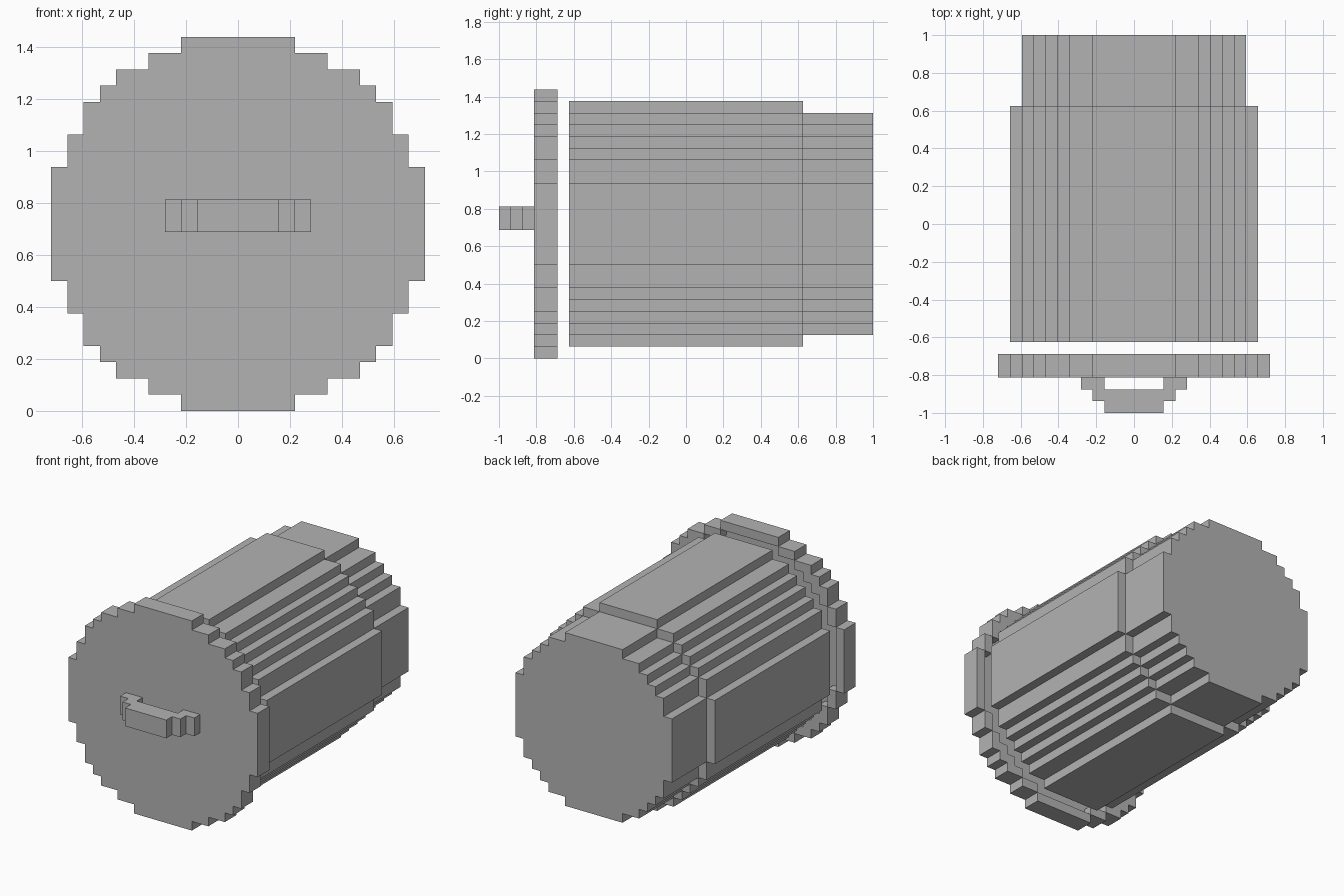
import bpy, bmesh, math
from mathutils import Vector

if "Cube" in bpy.data.objects:
    bpy.data.objects.remove(bpy.data.objects["Cube"])

U = 1 / 16                    # size of one block
CENTRE_Z = 11.5               # drum axis height, in blocks

grey = bpy.data.materials.new("plain_grey")
grey.use_nodes = True
grey.diffuse_color = (0.45, 0.45, 0.45, 1)
grey.node_tree.nodes["Principled BSDF"].inputs["Base Color"].default_value = grey.diffuse_color


def prism(name, points, depth):
    """Extrude a closed outline of 3D points (in blocks) along depth."""
    bm = bmesh.new()
    face = bm.faces.new([bm.verts.new(Vector(p) * U) for p in points])
    ext = bmesh.ops.extrude_face_region(bm, geom=[face], use_keep_orig=True)
    moved = [g for g in ext["geom"] if isinstance(g, bmesh.types.BMVert)]
    bmesh.ops.translate(bm, verts=moved, vec=Vector(depth) * U)
    bmesh.ops.recalc_face_normals(bm, faces=bm.faces)
    mesh = bpy.data.meshes.new(name)
    bm.to_mesh(mesh)
    bm.free()
    mesh.materials.append(grey)
    obj = bpy.data.objects.new(name, mesh)
    bpy.context.collection.objects.link(obj)
    return obj


def stepped_circle(diameter):
    """Outline of a circle made of whole blocks, as (x, z) corners."""
    r = diameter / 2
    n = diameter // 2
    widths = [math.floor(math.sqrt(r * r - i * i)) + 0.5 for i in range(n + 1)]
    quarter = [(widths[0], 0)]
    for i in range(n):
        if widths[i] != widths[i + 1]:
            quarter += [(widths[i], i + 0.5), (widths[i + 1], i + 0.5)]
    quarter = quarter[1:] + [(widths[n], r)]
    upper = quarter + [(-x, z) for x, z in reversed(quarter)]
    return upper + [(-x, -z) for x, z in upper]


def drum(name, diameter, y0, y1):
    points = [(x, y0, z + CENTRE_Z) for x, z in stepped_circle(diameter)]
    return prism(name, points, (0, y1 - y0, 0))


# Barrel: wide main section and narrower rear section
drum("main_body", 21, -10, 10)
drum("rear_body", 19, 10, 16)

# Lid with a shallow recess in its back, leaving a rim
lid = drum("lid", 23, -13, -11)
cutter = drum("lid_recess_cutter", 21, -12, -10)
cutter.hide_render = True
cut = lid.modifiers.new("recess", "BOOLEAN")
cut.operation = "DIFFERENCE"
cut.solver = "EXACT"
cut.object = cutter
with bpy.context.temp_override(object=lid, active_object=lid):
    bpy.ops.object.modifier_apply(modifier=cut.name)
bpy.data.objects.remove(cutter)

# Stepped handle on the lid
half = [(2.5, -13), (4.5, -13), (4.5, -14), (3.5, -14),
        (3.5, -15), (2.5, -15), (2.5, -16)]
outline = half + [(-x, y) for x, y in reversed(half)] + [(-2.5, -14), (2.5, -14)]
prism("lid_handle", [(x, y, 11) for x, y in outline], (0, 0, 2))
